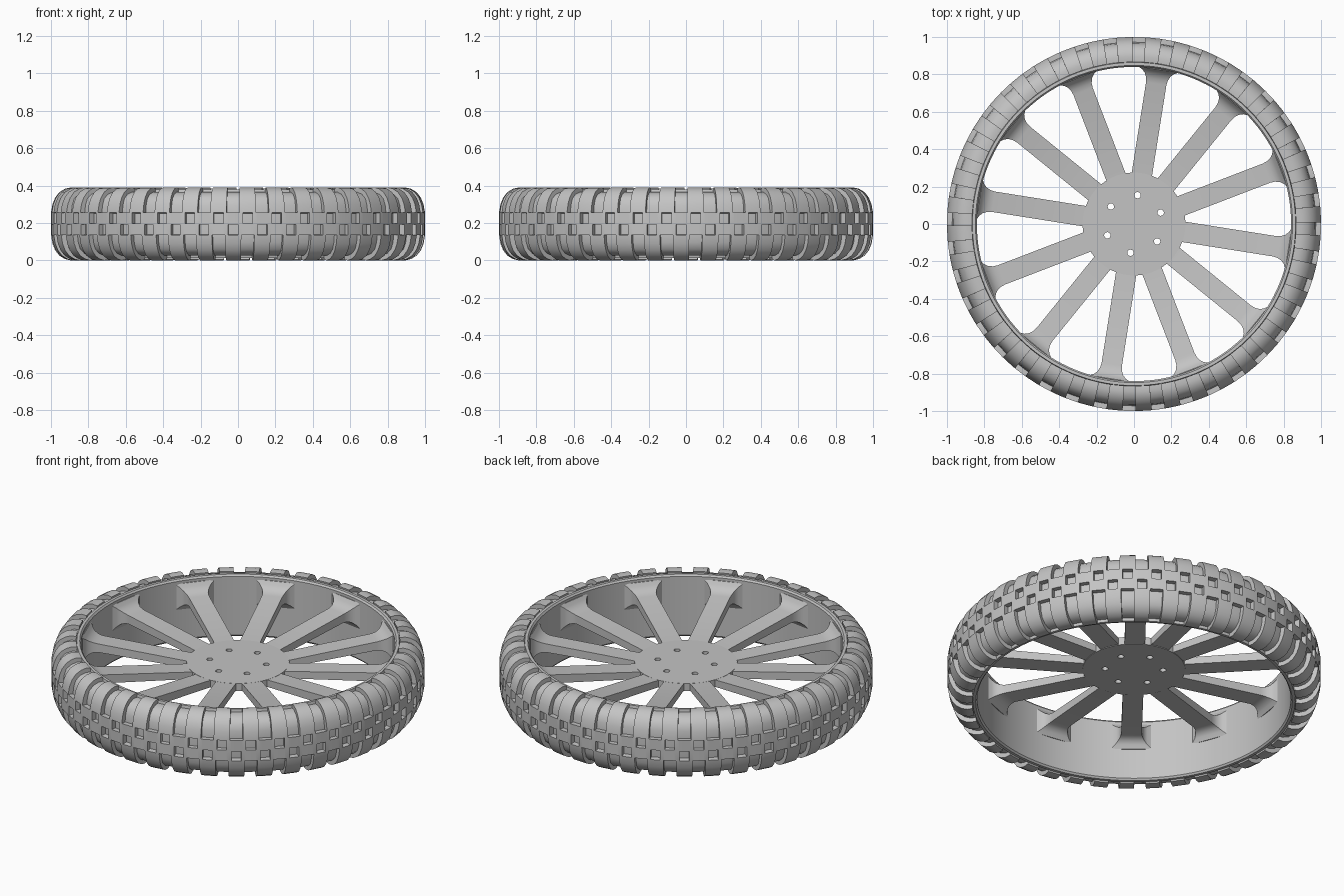
import bpy
import bmesh
from math import radians, sin, cos, pi

cube = bpy.data.objects.get("Cube")
if cube:
    bpy.data.objects.remove(cube)

grey = bpy.data.materials.new("plain grey")
grey.use_nodes = True
grey.diffuse_color = (0.55, 0.55, 0.55, 1)
grey.node_tree.nodes["Principled BSDF"].inputs["Base Color"].default_value = (0.55, 0.55, 0.55, 1)

STEP = 9        # degrees between tread blocks
PHASE = -91.5   # first tread groove, near the front
MID = 0.195     # half the tyre height


def select_only(obj):
    bpy.ops.object.select_all(action='DESELECT')
    obj.select_set(True)
    bpy.context.view_layer.objects.active = obj


def add_mesh(name, bm):
    bmesh.ops.recalc_face_normals(bm, faces=bm.faces)
    mesh = bpy.data.meshes.new(name)
    bm.to_mesh(mesh)
    bm.free()
    obj = bpy.data.objects.new(name, mesh)
    bpy.context.collection.objects.link(obj)
    mesh.materials.append(grey)
    select_only(obj)
    bpy.ops.object.shade_smooth_by_angle(angle=radians(35))
    return obj


def revolve(name, profile, angles, closed=True, keep=lambda a, z: True):
    """Spin an (r, z) profile; keep only the cells that pass the rule."""
    bm = bmesh.new()
    rings = [[bm.verts.new((r * cos(radians(a)), r * sin(radians(a)), z)) for r, z in profile]
             for a in angles]
    count = len(profile)
    for i, ring in enumerate(rings):
        after = rings[(i + 1) % len(rings)]
        a_mid = (angles[i] + (angles[i + 1] if i + 1 < len(angles) else angles[0] + 360)) / 2
        for j in range(count if closed else count - 1):
            k = (j + 1) % count
            if keep(a_mid, (profile[j][1] + profile[k][1]) / 2):
                bm.faces.new((ring[j], after[j], after[k], ring[k]))
    bmesh.ops.delete(bm, geom=[v for v in bm.verts if not v.link_faces], context='VERTS')
    return add_mesh(name, bm)


def mirrored(half):
    """Mirror the upper half of a profile about the middle of the tyre."""
    return half + [(r, 2 * MID - z) for r, z in reversed(half)]


even = [i * 2.5 for i in range(144)]

# Tyre carcass below the tread
revolve("tyre_body", mirrored([(0.862, 0.362), (0.895, 0.365), (0.93, 0.353), (0.955, 0.33),
                               (0.967, 0.295), (0.972, 0.255)]), even)


# Tread: shoulder blocks over a belt with two staggered rows of pockets
def is_block(angle, z):
    half = STEP / 2
    shift = 0 if z > MID else half
    from_groove = abs((angle - PHASE - shift + half) % STEP - half)
    if abs(z - MID) > 0.06:
        return from_groove > 2
    if abs(z - MID) > 0.004:
        return from_groove < half - 1.5
    return True


cuts = (-2, -1.5, 1.5, 2, 2.5, 3, 6, 6.5)
tread_angles = [PHASE + STEP * n + c for n in range(360 // STEP) for c in cuts]
tread = revolve("tread", mirrored([(0.866, 0.386), (0.895, 0.39), (0.925, 0.383), (0.955, 0.365),
                                   (0.978, 0.335), (0.992, 0.3), (1.0, 0.255), (1.0, 0.198)]),
                tread_angles, closed=False, keep=is_block)
solid = tread.modifiers.new("block_depth", 'SOLIDIFY')
solid.thickness = 0.035
solid.offset = -1
select_only(tread)
bpy.ops.object.modifier_apply(modifier=solid.name)
bpy.ops.object.shade_smooth_by_angle(angle=radians(35))

# Rim: thin drum with a small lip at each edge
revolve("rim", mirrored([(0.84, 0.368), (0.848, 0.378), (0.864, 0.378), (0.87, 0.35)]), even)

# Hub plate with six bolt holes
curve = bpy.data.curves.new("hub_plate", 'CURVE')
curve.dimensions = '2D'
curve.fill_mode = 'BOTH'
curve.extrude = 0.0225


def add_circle(x, y, radius, sides):
    spline = curve.splines.new('POLY')
    spline.points.add(sides - 1)
    for i, p in enumerate(spline.points):
        t = 2 * pi * i / sides
        p.co = (x + radius * cos(t), y + radius * sin(t), 0, 1)
    spline.use_cyclic_u = True


add_circle(0, 0, 0.275, 72)
for n in range(6):
    t = radians(83 + 60 * n)
    add_circle(0.155 * cos(t), 0.155 * sin(t), 0.017, 16)
hub = bpy.data.objects.new("hub_plate", curve)
bpy.context.collection.objects.link(hub)
hub.location.z = 0.2325
curve.materials.append(grey)
select_only(hub)
bpy.ops.object.convert(target='MESH')
bpy.ops.object.shade_smooth_by_angle(angle=radians(35))

# Spokes: (radius, half width, bottom, top), flaring where they meet the rim
sections = [(0.2, 0.05, 0.213, 0.252), (0.27, 0.055, 0.213, 0.254), (0.76, 0.055, 0.25, 0.3),
            (0.785, 0.059, 0.247, 0.306), (0.807, 0.069, 0.238, 0.317),
            (0.824, 0.085, 0.222, 0.333), (0.836, 0.11, 0.2, 0.352), (0.855, 0.115, 0.2, 0.352)]
for n in range(12):
    t = radians(81 + 30 * n)
    bm = bmesh.new()
    loops = []
    for r, w, low, high in sections:
        loops.append([bm.verts.new((r * cos(t) - s * sin(t), r * sin(t) + s * cos(t), z))
                      for s, z in ((-w, low), (w, low), (w, high), (-w, high))])
    for a, b in zip(loops, loops[1:]):
        for i in range(4):
            k = (i + 1) % 4
            bm.faces.new((a[i], a[k], b[k], b[i]))
    bm.faces.new(loops[0])
    bm.faces.new(loops[-1])
    add_mesh(f"spoke_{n + 1}", bm)
